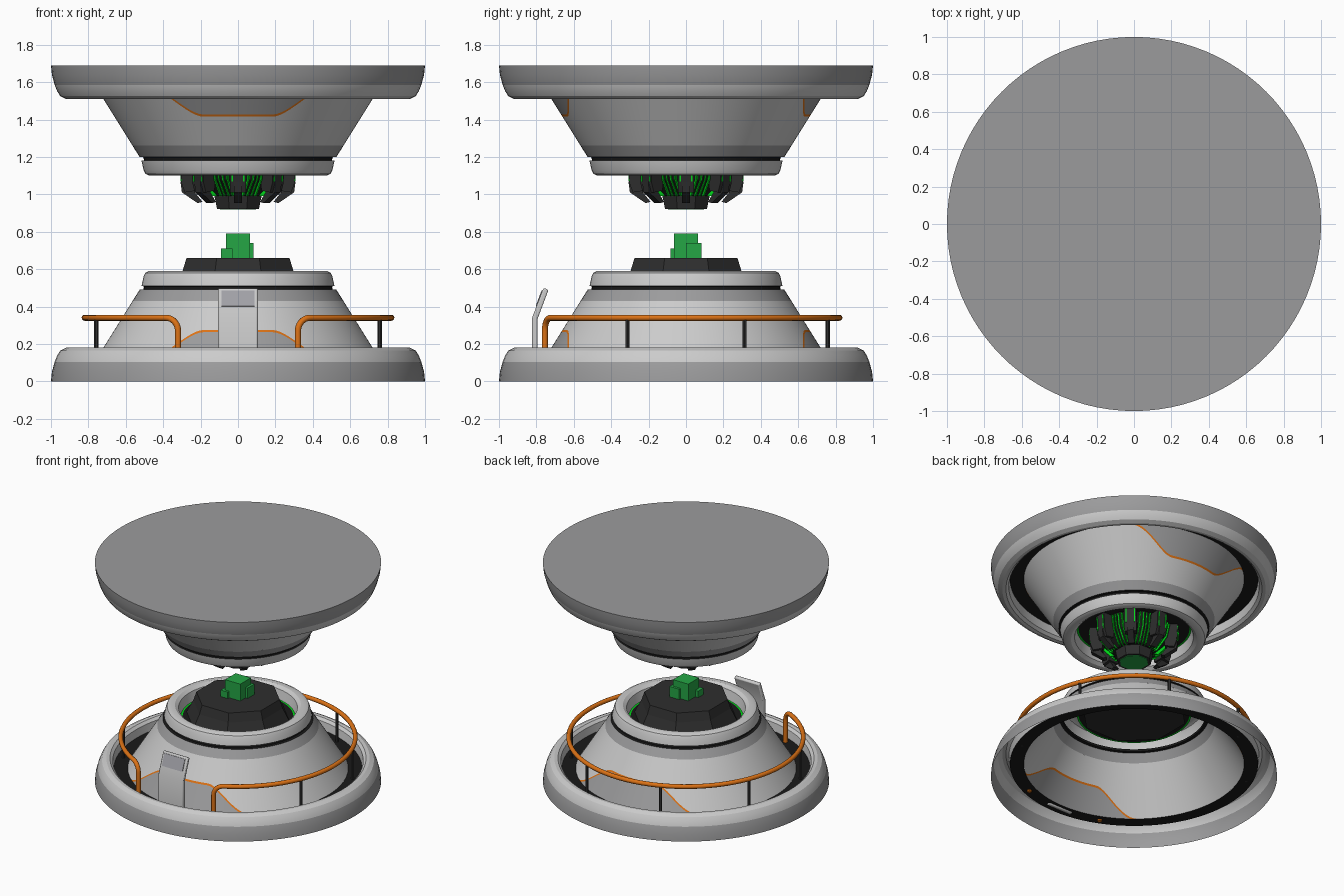
import bpy, bmesh
from math import sin, cos, pi, radians, degrees, asin

if "Cube" in bpy.data.objects:
    bpy.data.objects.remove(bpy.data.objects["Cube"])

H = 1.69  # total height; the upper half mirrors the lower one


def material(name, r, g, b):
    m = bpy.data.materials.new(name)
    m.diffuse_color = (r, g, b, 1)
    m.use_nodes = True
    m.node_tree.nodes["Principled BSDF"].inputs["Base Color"].default_value = m.diffuse_color
    return m


LIGHT = material("light_grey", 0.60, 0.60, 0.60)
MID = material("mid_grey", 0.33, 0.33, 0.335)
BLACK = material("black", 0.010, 0.010, 0.010)
DARK = material("dark_grey", 0.027, 0.027, 0.027)
ORANGE = material("orange", 0.72, 0.17, 0.008)
GREEN = material("crystal_green", 0.018, 0.38, 0.06)
NEON = material("bright_green", 0.0, 0.70, 0.01)
SCREEN = material("screen_grey", 0.36, 0.36, 0.39)


def finish(bm, name, mats, angle=30, recalc=False):
    bmesh.ops.remove_doubles(bm, verts=bm.verts, dist=1e-5)
    if recalc:
        bmesh.ops.recalc_face_normals(bm, faces=bm.faces)
    me = bpy.data.meshes.new(name)
    bm.to_mesh(me)
    bm.free()
    for m in mats:
        me.materials.append(m)
    for p in me.polygons:
        p.use_smooth = True
    me.set_sharp_from_angle(angle=radians(angle))
    ob = bpy.data.objects.new(name, me)
    bpy.context.collection.objects.link(ob)
    return ob


def lathe(name, mats, rows, n, radius_z, mat_of, flip):
    """Grid of rows x n columns; radius_z(row, angle) gives the profile point."""
    bm = bmesh.new()
    grid = []
    for i in range(rows):
        ring = []
        for j in range(n):
            a = 2 * pi * j / n
            r, z = radius_z(i, a)
            ring.append(bm.verts.new((r * cos(a), r * sin(a), H - z if flip else z)))
        grid.append(ring)
    for i in range(rows - 1):
        for j in range(n):
            k = (j + 1) % n
            q = [grid[i][j], grid[i][k], grid[i + 1][k], grid[i + 1][j]]
            f = bm.faces.new(q[::-1] if flip else q)
            f.material_index = mat_of(i)
    return finish(bm, name, mats)


def spin(name, prof, flip, n=96):
    """Revolve (r, z, material of the band that starts here)."""
    mats = list(dict.fromkeys(p[2] for p in prof))
    return lathe(name, mats, len(prof), n, lambda i, a: prof[i][:2],
                 lambda i: mats.index(prof[i][2]), flip)


def prism(name, mat, pts, width, angles, offsets=(0,)):
    """Extrude an (r, z) outline sideways, repeated round the axis."""
    bm = bmesh.new()
    for deg in angles:
        c, s = cos(radians(deg)), sin(radians(deg))
        for off in offsets:
            sides = []
            for t in (off - width / 2, off + width / 2):
                sides.append([bm.verts.new((r * c - t * s, r * s + t * c, z)) for r, z in pts])
            bm.faces.new(sides[0])
            bm.faces.new(sides[1][::-1])
            for i in range(len(pts)):
                k = (i + 1) % len(pts)
                bm.faces.new((sides[0][k], sides[0][i], sides[1][i], sides[1][k]))
    return finish(bm, name, [mat], recalc=True)


def octagon(name, mat, levels):
    """Stack of octagonal sections (flat-to-centre distance, z), closed at the ends."""
    bm = bmesh.new()
    rings = []
    for ap, z in levels:
        r = ap / cos(pi / 8)
        rings.append([bm.verts.new((r * cos(pi / 8 + k * pi / 4), r * sin(pi / 8 + k * pi / 4), z))
                      for k in range(8)])
    for a, b in zip(rings, rings[1:]):
        for k in range(8):
            bm.faces.new((a[k], a[(k + 1) % 8], b[(k + 1) % 8], b[k]))
    bm.faces.new(rings[0])
    bm.faces.new(rings[-1])
    return finish(bm, name, [mat], angle=5, recalc=True)


# --- outer rim, cone with painted panels, and neck, for both halves
RIM = [(1, 0, MID), (0.995, 0.05, MID), (0.98, 0.105, LIGHT), (0.966, 0.14, LIGHT),
       (0.95, 0.165, LIGHT), (0.92, 0.18, LIGHT), (0.895, 0.178, LIGHT), (0.875, 0.16, LIGHT),
       (0.867, 0.10, BLACK), (0.77, 0.10, BLACK)]
NECK = [(0.564, 0.43, MID), (0.526, 0.49, BLACK), (0.505, 0.492, BLACK), (0.503, 0.508, BLACK),
        (0.516, 0.51, LIGHT), (0.505, 0.56, LIGHT), (0.495, 0.58, LIGHT), (0.475, 0.59, LIGHT),
        (0.44, 0.588, LIGHT), (0.415, 0.57, LIGHT), (0.40, 0.50, NEON), (0.387, 0.50, BLACK),
        (0, 0.50, BLACK)]


def cone_point(row, a):
    d = degrees(asin(min(1, abs(cos(a)))))  # angle away from front or back
    t = min(1, max(0, (d - 16) / 26))
    edge = 0.275 - 0.175 * t * t * (3 - 2 * t)
    z = (0.10, max(0.10, edge - 0.012), edge, 0.43)[row]
    return 0.72 - (z - 0.18) * 0.625, z


for half, flip in (("lower", False), ("upper", True)):
    spin(half + "_rim", RIM, flip)
    spin(half + "_neck", NECK, flip)
    lathe(half + "_cone", [MID, ORANGE, LIGHT], 4, 180, cone_point, lambda i: i, flip)
spin("top_cap", [(0, 0, MID), (1, 0, MID)], True)

# --- lower emitter: octagonal block with a cluster of green cubes
octagon("lower_core", DARK, [(0.345, 0.49), (0.295, 0.595), (0.275, 0.66)])
for name, x0, x1, y0, y1, top in (("crystal_main", -0.065, 0.065, -0.065, 0.065, 0.79),
                                  ("crystal_side", 0.0, 0.083, 0.0, 0.083, 0.74),
                                  ("crystal_small", -0.09, -0.03, -0.083, -0.02, 0.71)):
    prism(name, GREEN, [(x0, 0.65), (x1, 0.65), (x1, top), (x0, top)],
          y1 - y0, [0], [(y0 + y1) / 2])

# --- upper emitter: drum, hub, claws and glowing strips
ROUND = range(0, 360, 45)
GAPS = [a + 22.5 for a in ROUND]
octagon("upper_drum", BLACK, [(0.24, 1.19), (0.22, 1.08), (0.14, 0.99)])
octagon("upper_hub", DARK, [(0.13, 1.06), (0.125, 0.985), (0.112, 0.922)])
octagon("hub_lens", GREEN, [(0.095, 0.93), (0.095, 0.918)])
prism("claw_bodies", DARK, [(0.20, 1.19), (0.31, 1.19), (0.302, 1.06), (0.285, 1.01), (0.22, 1.02)],
      0.085, ROUND)
prism("claw_prongs", DARK, [(0.24, 1.06), (0.308, 1.07), (0.30, 1.01), (0.215, 0.953),
                            (0.19, 0.96), (0.23, 1.01)], 0.045, ROUND)
prism("claw_strips", NEON, [(0.30, 1.18), (0.314, 1.18), (0.306, 1.07), (0.29, 1.07)],
      0.007, ROUND, (-0.03, 0.03))
prism("drum_strips", NEON, [(0.22, 1.18), (0.265, 1.18), (0.243, 1.08), (0.165, 0.99), (0.13, 0.99)],
      0.008, GAPS, (-0.036, -0.012, 0.012, 0.036))

# --- handrail: open ring bent down at the front, with posts
R, END, BEND = 0.82, radians(-90 + 23), 0.07
path = [(END, 0.09), (END, 0.18)]
path += [(END + BEND / R * (1 - cos(t * pi / 12)), 0.34 - BEND + BEND * sin(t * pi / 12))
         for t in range(7)]
start = path[-1][0]
path += [(start + (pi / 2 - start) * k / 36, 0.34) for k in range(1, 37)]
path += [(pi - a, z) for a, z in path[-2::-1]]
cu = bpy.data.curves.new("handrail", "CURVE")
cu.dimensions = "3D"
cu.bevel_depth = 0.0165
cu.bevel_resolution = 3
cu.use_fill_caps = True
sp = cu.splines.new("POLY")
sp.points.add(len(path) - 1)
for p, (a, z) in zip(sp.points, path):
    p.co = (R * cos(a), R * sin(a), z, 1)
sp.use_smooth = True
cu.materials.append(ORANGE)
bpy.context.collection.objects.link(bpy.data.objects.new("handrail", cu))

bm = bmesh.new()
for k in range(6):
    a = radians(-22.5 + 45 * k)
    made = bmesh.ops.create_cone(bm, cap_ends=True, segments=12, radius1=0.011, radius2=0.011,
                                 depth=0.23)
    bmesh.ops.translate(bm, verts=made["verts"], vec=(R * cos(a), R * sin(a), 0.215))
finish(bm, "rail_posts", [DARK])

# --- control console at the front
console = prism("console", LIGHT, [(0.793, 0.09), (0.823, 0.09), (0.823, 0.34), (0.762, 0.50),
                                   (0.735, 0.49), (0.793, 0.335)], 0.212, [-90])
bev = console.modifiers.new("soft_edges", "BEVEL")
bev.width = 0.008
bev.segments = 2
prism("console_screen", SCREEN, [(0.797, 0.40), (0.804, 0.402), (0.772, 0.487), (0.765, 0.485)],
      0.175, [-90])
